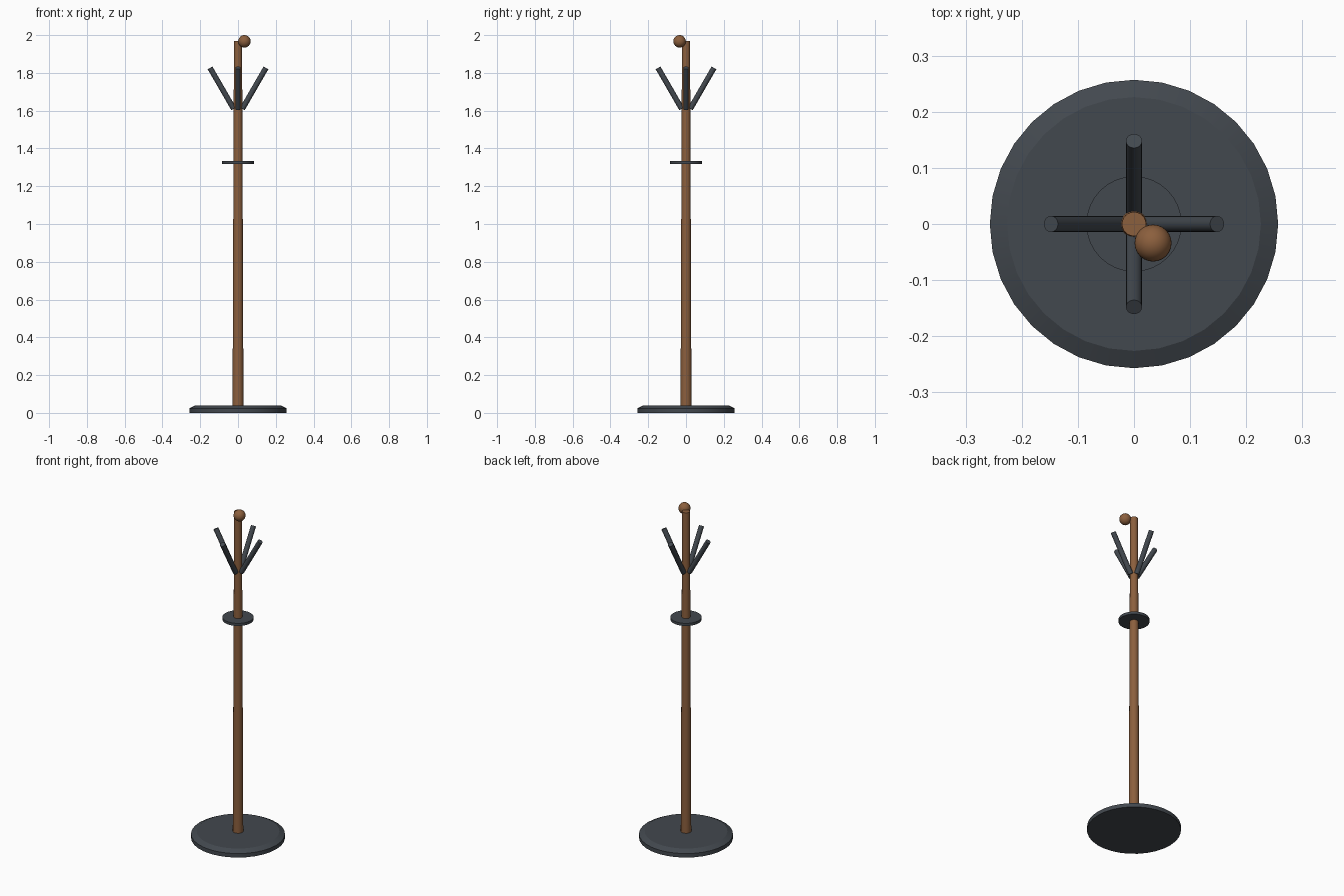
import bpy, math
from mathutils import Vector

if "Cube" in bpy.data.objects:
    bpy.data.objects.remove(bpy.data.objects["Cube"])


def material(name, rgb):
    m = bpy.data.materials.new(name)
    m.diffuse_color = (*rgb, 1)
    m.use_nodes = True
    m.node_tree.nodes["Principled BSDF"].inputs["Base Color"].default_value = m.diffuse_color
    return m


WOOD = material("wood", (0.26, 0.115, 0.047))
METAL = material("dark_metal", (0.055, 0.065, 0.077))


def finish(name, mat):
    ob = bpy.context.object
    ob.name = name
    ob.data.materials.append(mat)
    bpy.ops.object.shade_smooth_by_angle(angle=math.radians(40))
    return ob


def rod(name, start, end, r1, r2, sides, mat):
    a, b = Vector(start), Vector(end)
    d = b - a
    bpy.ops.mesh.primitive_cone_add(
        vertices=sides, radius1=r1, radius2=r2, depth=d.length,
        location=(a + b) / 2, rotation=d.to_track_quat('Z', 'Y').to_euler())
    return finish(name, mat)


# Weighted base: straight rim with a shallow sloped shoulder
rod("base_rim", (0, 0, 0), (0, 0, 0.024), 0.257, 0.257, 32, METAL)
base = bpy.context.object
top = [v for v in base.data.vertices if v.co.z > 0]
bpy.ops.object.mode_set(mode='EDIT')
bpy.ops.mesh.select_all(action='DESELECT')
bpy.ops.object.mode_set(mode='OBJECT')
base.data.polygons[max(range(len(base.data.polygons)),
                       key=lambda i: base.data.polygons[i].center.z)].select = True
bpy.ops.object.mode_set(mode='EDIT')
bpy.ops.mesh.select_mode(type='FACE')
bpy.ops.mesh.extrude_region_move(TRANSFORM_OT_translate={"value": (0, 0, 0.016)})
bpy.ops.transform.resize(value=(0.88, 0.88, 1))
bpy.ops.object.mode_set(mode='OBJECT')
base.name = "base"
bpy.ops.object.shade_smooth_by_angle(angle=math.radians(40))

# Tapered pole
rod("pole", (0, 0, 0.03), (0, 0, 1.97), 0.029, 0.0215, 24, WOOD)

# Collar disc
rod("collar", (0, 0, 1.317), (0, 0, 1.333), 0.085, 0.085, 32, METAL)

# Four slanted coat pegs
for i in range(4):
    c, s = round(math.cos(i * math.pi / 2)), round(math.sin(i * math.pi / 2))
    rod(f"peg_{i + 1}", (0.023 * c, 0.023 * s, 1.61),
        (0.148 * c, 0.148 * s, 1.8265), 0.0145, 0.0145, 16, METAL)

# Ball finial beside the pole top
bpy.ops.mesh.primitive_uv_sphere_add(segments=24, ring_count=16, radius=0.033,
                                     location=(0.034, -0.034, 1.967))
finish("finial", WOOD)
